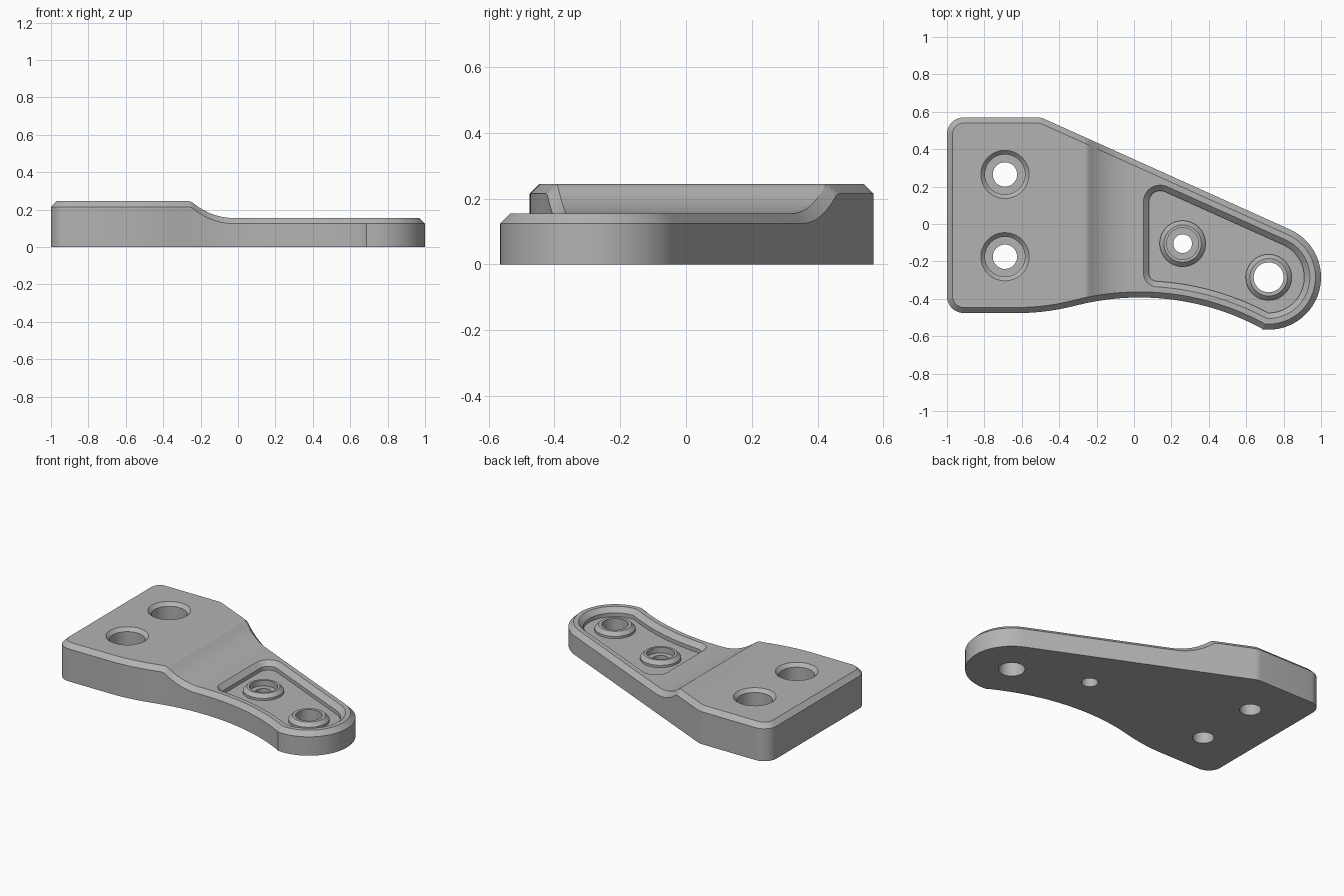
import bpy, bmesh, math
from mathutils import Vector

cube = bpy.data.objects.get("Cube")
if cube:
    bpy.data.objects.remove(cube, do_unlink=True)

TIP = Vector((0.72, -0.285))      # centre of the rounded tip
ARC_Y, ARC_R = -1.763, 1.37       # concave front edge
SLOPE = math.atan2(1, 0.45)       # direction the slanted back edge faces
LOW, HIGH, CHAMFER = 0.155, 0.245, 0.03

grey = bpy.data.materials.new("machined_grey")
grey.use_nodes = True
colour = (0.45, 0.45, 0.45, 1)
grey.diffuse_color = colour
grey.node_tree.nodes["Principled BSDF"].inputs["Base Color"].default_value = colour


def arc(centre, radius, start, end, steps):
    return [centre + radius * Vector((math.cos(a), math.sin(a)))
            for a in (start + (end - start) * i / steps for i in range(steps + 1))]


def fillet(before, corner, after, radius, steps=10):
    """Round one convex corner of a counter-clockwise outline."""
    a, b = (before - corner).normalized(), (after - corner).normalized()
    half = a.angle(b) / 2
    centre = corner + (a + b).normalized() * radius / math.sin(half)
    t = corner + a * radius / math.tan(half) - centre
    start, sweep = math.atan2(t.y, t.x), math.pi - 2 * half
    return arc(centre, radius, start, start + sweep, steps)


def inset(points, d):
    """Move every edge of a counter-clockwise outline inward by d."""
    result = []
    for i, p in enumerate(points):
        e1 = (p - points[i - 1]).normalized()
        e2 = (points[(i + 1) % len(points)] - p).normalized()
        n1, n2 = Vector((-e1.y, e1.x)), Vector((-e2.y, e2.x))
        result.append(p + (n1 + n2) * d / (1 + n1.dot(n2)))
    return result


def loft(name, rings):
    """Closed solid through (outline, height) rings, listed bottom to top."""
    bm = bmesh.new()
    loops = [[bm.verts.new((p.x, p.y, z)) for p in pts] for pts, z in rings]
    for low, up in zip(loops, loops[1:]):
        for i in range(len(low)):
            bm.faces.new((low[i - 1], low[i], up[i], up[i - 1]))
    bm.faces.new(loops[0][::-1])
    bm.faces.new(loops[-1])
    mesh = bpy.data.meshes.new(name)
    bm.to_mesh(mesh)
    bm.free()
    mesh.materials.append(grey)
    obj = bpy.data.objects.new(name, mesh)
    bpy.context.collection.objects.link(obj)
    return obj


def turned(name, x, y, profile):
    """Turned solid from (radius, height) pairs."""
    return loft(name, [(arc(Vector((x, y)), r, 0, math.tau, 48)[:-1], z) for r, z in profile])


def combine(target, tool, operation):
    mod = target.modifiers.new("combine", "BOOLEAN")
    mod.operation, mod.object, mod.solver = operation, tool, "EXACT"
    graph = bpy.context.evaluated_depsgraph_get()
    mesh = bpy.data.meshes.new_from_object(target.evaluated_get(graph))
    target.modifiers.clear()
    target.data = mesh
    bpy.data.objects.remove(tool, do_unlink=True)


# Plate outline
def front_edge(x):
    if x < -0.3:
        return -0.476 + 0.42 * (x + 0.62) ** 2
    return ARC_Y + math.sqrt(ARC_R ** 2 - (x - 0.03) ** 2)


front = [Vector((x, front_edge(x))) for x in (-0.62 + 1.3 * i / 40 for i in range(41))]
tip = arc(TIP, 0.28, math.radians(-97), SLOPE, 36)
back_left, front_left = Vector((-1, 0.57)), Vector((-1, -0.476))
back_mid = Vector((-0.498, 0.57))
outline = (front + tip
           + fillet(tip[-1], back_mid, back_left, 0.1, 6)
           + fillet(back_mid, back_left, front_left, 0.09)
           + fillet(back_left, front_left, front[0], 0.09))
bracket = loft("mounting_bracket", [(outline, 0), (outline, LOW - CHAMFER),
                                    (inset(outline, CHAMFER), LOW)])

# Step profile: small rounded shoulder, then a concave sweep to the low end
stations = []
for i in range(6):
    d = 0.032 * i / 5
    stations.append((-0.267 + d, HIGH - 12.8 * d * d))
for i in range(1, 15):
    x = -0.235 + 0.215 * i / 14
    stations.append((x, LOW + 0.339 - math.sqrt(0.339 ** 2 - (x + 0.02) ** 2)))


def top_height(x):
    if x <= stations[0][0]:
        return HIGH
    for (x0, z0), (x1, z1) in zip(stations, stations[1:]):
        if x <= x1:
            return z0 + (z1 - z0) * (x - x0) / (x1 - x0)
    return LOW


bm = bmesh.new()
bm.from_mesh(bracket.data)
for x, z in stations:
    bmesh.ops.bisect_plane(bm, geom=bm.verts[:] + bm.edges[:] + bm.faces[:],
                           plane_co=(x, 0, 0), plane_no=(1, 0, 0))
for v in bm.verts:
    if v.co.z > 0.1:
        v.co.z += top_height(v.co.x) - LOW
bm.to_mesh(bracket.data)
bm.free()

# Chamfered pocket in the low end
inner_r = ARC_R + 0.06
curve = [Vector((x, ARC_Y + math.sqrt(inner_r ** 2 - (x - 0.03) ** 2)))
         for x in (0.14 + 0.56 * i / 20 for i in range(21))]
pocket_tip = arc(TIP, 0.22, math.radians(-92), SLOPE, 30)
pocket_back, pocket_front = Vector((0.05, 0.257)), Vector((0.05, -0.332))
pocket = (curve + pocket_tip
          + fillet(pocket_tip[-1], pocket_back, pocket_front, 0.09)
          + fillet(pocket_back, pocket_front, curve[0], 0.075))
floor = inset(pocket, CHAMFER)
combine(bracket, loft("pocket_cutter", [(floor, 0.1), (floor, LOW - CHAMFER),
                                        (pocket, LOW), (pocket, 0.3)]), "DIFFERENCE")

# Raised bosses on the pocket floor
bosses = [(0.26, -0.105), (TIP.x, TIP.y)]
for x, y in bosses:
    combine(bracket, turned("boss", x, y, [(0.123, 0.08), (0.123, 0.115), (0.1, 0.138)]), "UNION")

# Boss holes: one stepped, one straight
combine(bracket, turned("stepped_hole_cutter", *bosses[0],
                        [(0.05, -0.1), (0.05, 0.1), (0.085, 0.1), (0.085, 0.3)]), "DIFFERENCE")
combine(bracket, turned("tip_hole_cutter", *bosses[1], [(0.08, -0.1), (0.08, 0.3)]), "DIFFERENCE")

# Countersunk stepped holes in the thick end
for y in (0.265, -0.175):
    combine(bracket, turned("bolt_hole_cutter", -0.69, y,
                            [(0.065, -0.1), (0.065, 0.09), (0.107, 0.09), (0.107, 0.223),
                             (0.129, HIGH), (0.129, 0.4)]), "DIFFERENCE")

bpy.ops.object.select_all(action="DESELECT")
bracket.select_set(True)
bpy.context.view_layer.objects.active = bracket
bpy.ops.object.shade_smooth_by_angle(angle=math.radians(25))
